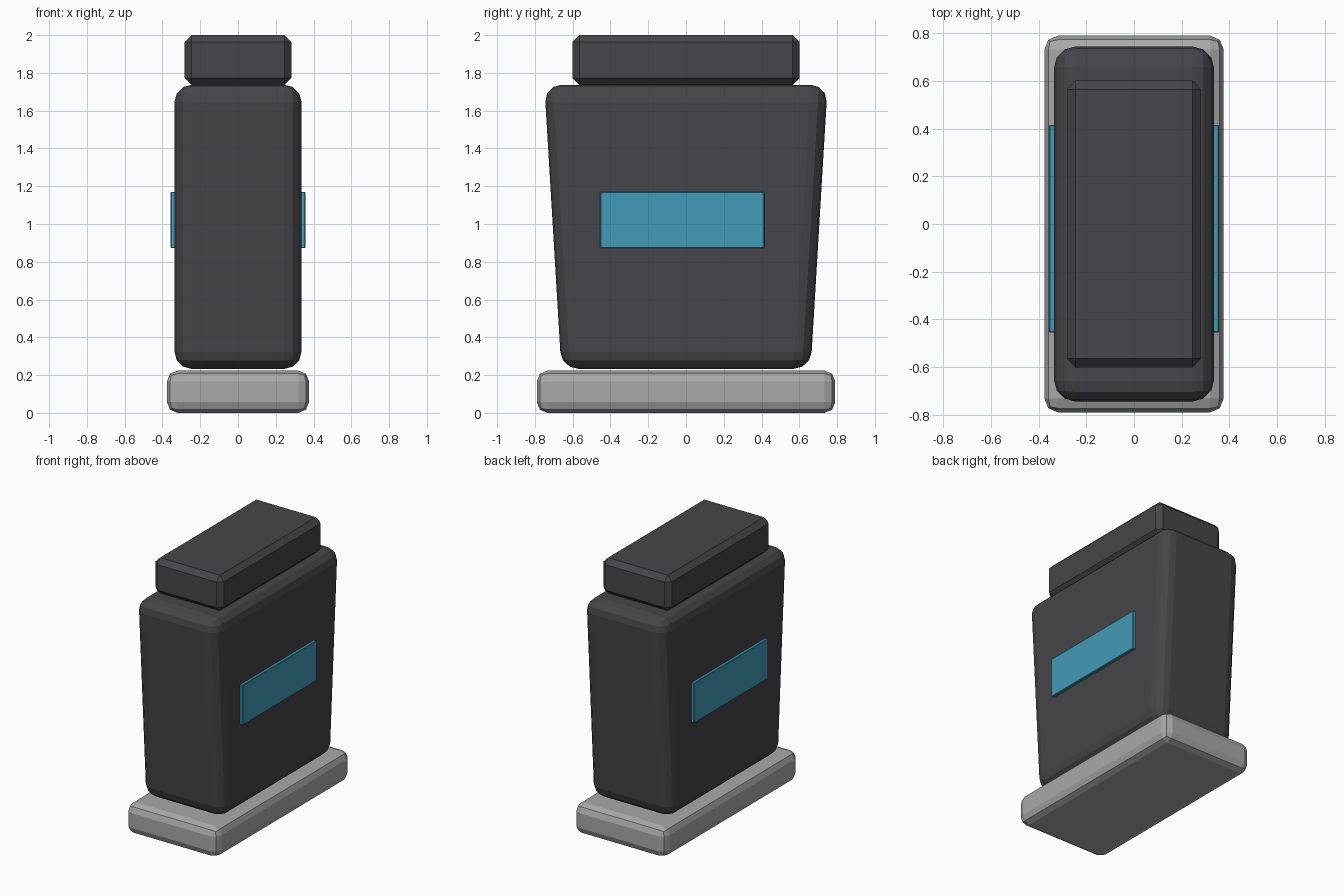
import bpy
import bmesh

if "Cube" in bpy.data.objects:
    bpy.data.objects.remove(bpy.data.objects["Cube"])


def material(name, rgb):
    m = bpy.data.materials.new(name)
    m.diffuse_color = (*rgb, 1.0)
    m.use_nodes = True
    m.node_tree.nodes["Principled BSDF"].inputs["Base Color"].default_value = m.diffuse_color
    return m


dark = material("charcoal", (0.061, 0.060, 0.067))
grey = material("light grey", (0.39, 0.395, 0.39))
blue = material("teal blue", (0.055, 0.33, 0.48))


def block(name, mat, lo, hi, bevel, segments, top_y=1.0):
    """Bevelled box from corner lo to corner hi; top_y scales the top in y."""
    bm = bmesh.new()
    bmesh.ops.create_cube(bm, size=1.0)
    for v in bm.verts:
        top = v.co.z > 0
        for i in range(3):
            v.co[i] = lo[i] + (v.co[i] + 0.5) * (hi[i] - lo[i])
        if top:
            v.co.y *= top_y
    bmesh.ops.bevel(bm, geom=bm.edges[:], offset=bevel, offset_type='OFFSET',
                    segments=segments, profile=0.5, affect='EDGES',
                    clamp_overlap=True)
    bmesh.ops.recalc_face_normals(bm, faces=bm.faces[:])
    me = bpy.data.meshes.new(name)
    bm.to_mesh(me)
    bm.free()
    me.materials.append(mat)
    ob = bpy.data.objects.new(name, me)
    bpy.context.collection.objects.link(ob)
    return ob


# Base slab
block("base", grey, (-0.376, -0.79, 0.0), (0.376, 0.79, 0.224), 0.057, 2)

# Main body, widening in depth towards the top
block("body", dark, (-0.336, -0.66, 0.233), (0.336, 0.66, 1.737), 0.09, 3,
      top_y=0.75 / 0.66)

# Chamfered cap
block("cap", dark, (-0.282, -0.602, 1.737), (0.282, 0.602, 2.0), 0.037, 1)

# Label plates on both broad sides
for side, x0, x1 in (("right", 0.326, 0.357), ("left", -0.357, -0.326)):
    block(side + "_label", blue, (x0, -0.455, 0.872), (x1, 0.415, 1.17), 0.004, 1)
